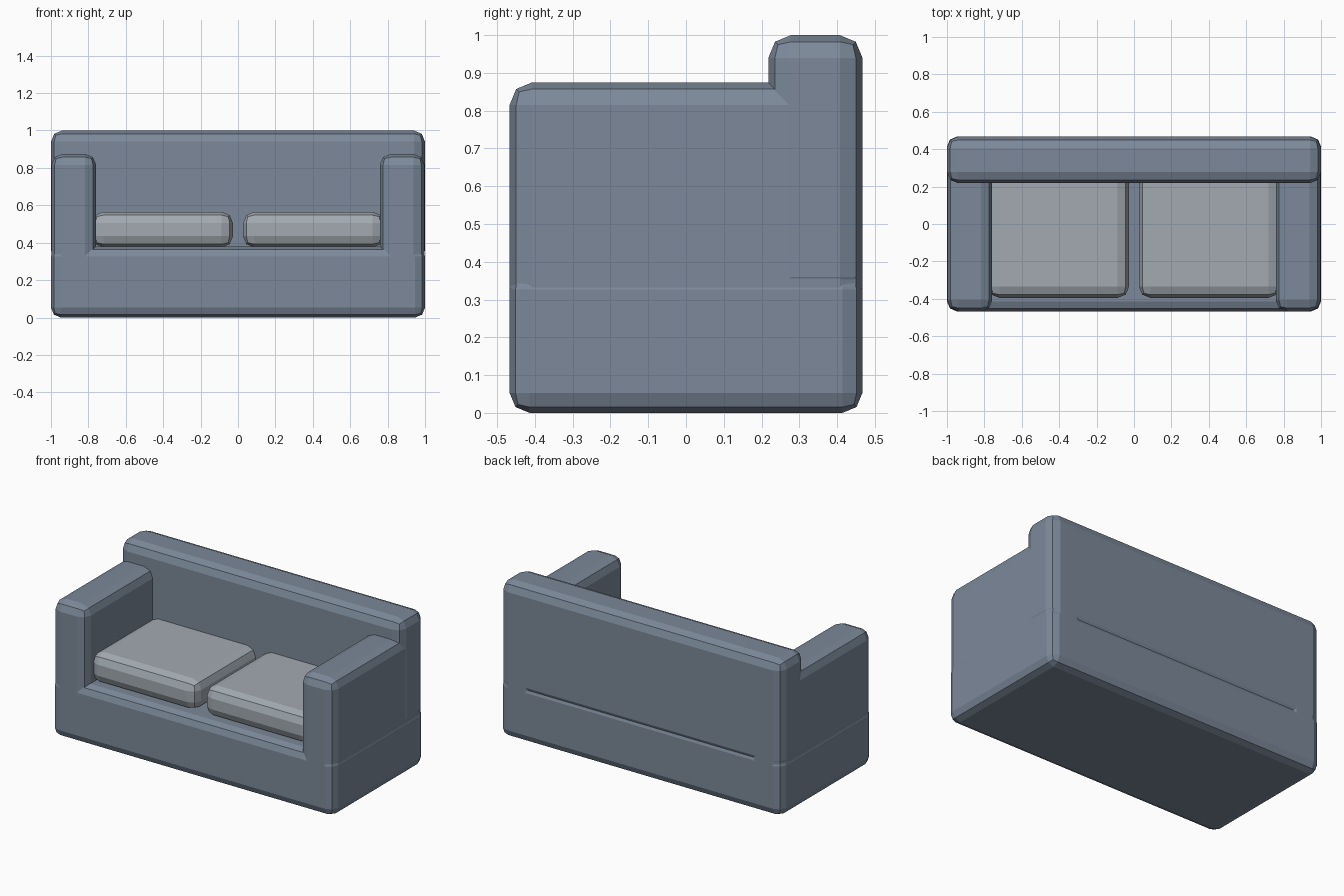
import bpy, bmesh

if "Cube" in bpy.data.objects:
    bpy.data.objects.remove(bpy.data.objects["Cube"])


def material(name, color):
    m = bpy.data.materials.new(name)
    m.diffuse_color = color
    m.use_nodes = True
    m.node_tree.nodes["Principled BSDF"].inputs["Base Color"].default_value = m.diffuse_color
    return m


body_mat = material("body_fabric", (0.20, 0.25, 0.32, 1))
cushion_mat = material("cushion_fabric", (0.36, 0.40, 0.44, 1))


def padded_box(name, lo, hi, bevel, mat):
    """Box between two corners with two-segment rounded edges."""
    bm = bmesh.new()
    bmesh.ops.create_cube(bm, size=1)
    for v in bm.verts:
        v.co = [lo[i] + (v.co[i] + 0.5) * (hi[i] - lo[i]) for i in range(3)]
    bmesh.ops.bevel(bm, geom=bm.edges[:], offset=bevel, offset_type='OFFSET',
                    segments=2, profile=0.5, affect='EDGES')
    me = bpy.data.meshes.new(name)
    bm.to_mesh(me)
    bm.free()
    me.materials.append(mat)
    ob = bpy.data.objects.new(name, me)
    bpy.context.collection.objects.link(ob)
    return ob


def mirrored_pair(name, lo, hi, bevel, mat):
    padded_box("right_" + name, lo, hi, bevel, mat)
    padded_box("left_" + name, (-hi[0], lo[1], lo[2]), (-lo[0], hi[1], hi[2]), bevel, mat)


# Base block and backrest; their bevels leave a thin groove at the rear
padded_box("base", (-1, -0.467, 0), (1, 0.467, 0.38), 0.053, body_mat)
padded_box("backrest", (-1, 0.218, 0.30), (1, 0.467, 1.0), 0.06, body_mat)

# Armrests run full depth
mirrored_pair("armrest", (0.758, -0.467, 0.0), (0.998, 0.467, 0.875), 0.06, body_mat)

# Seat cushions tucked into the arms and backrest
mirrored_pair("seat_cushion", (0.027, -0.395, 0.375), (0.78, 0.32, 0.565), 0.06, cushion_mat)
